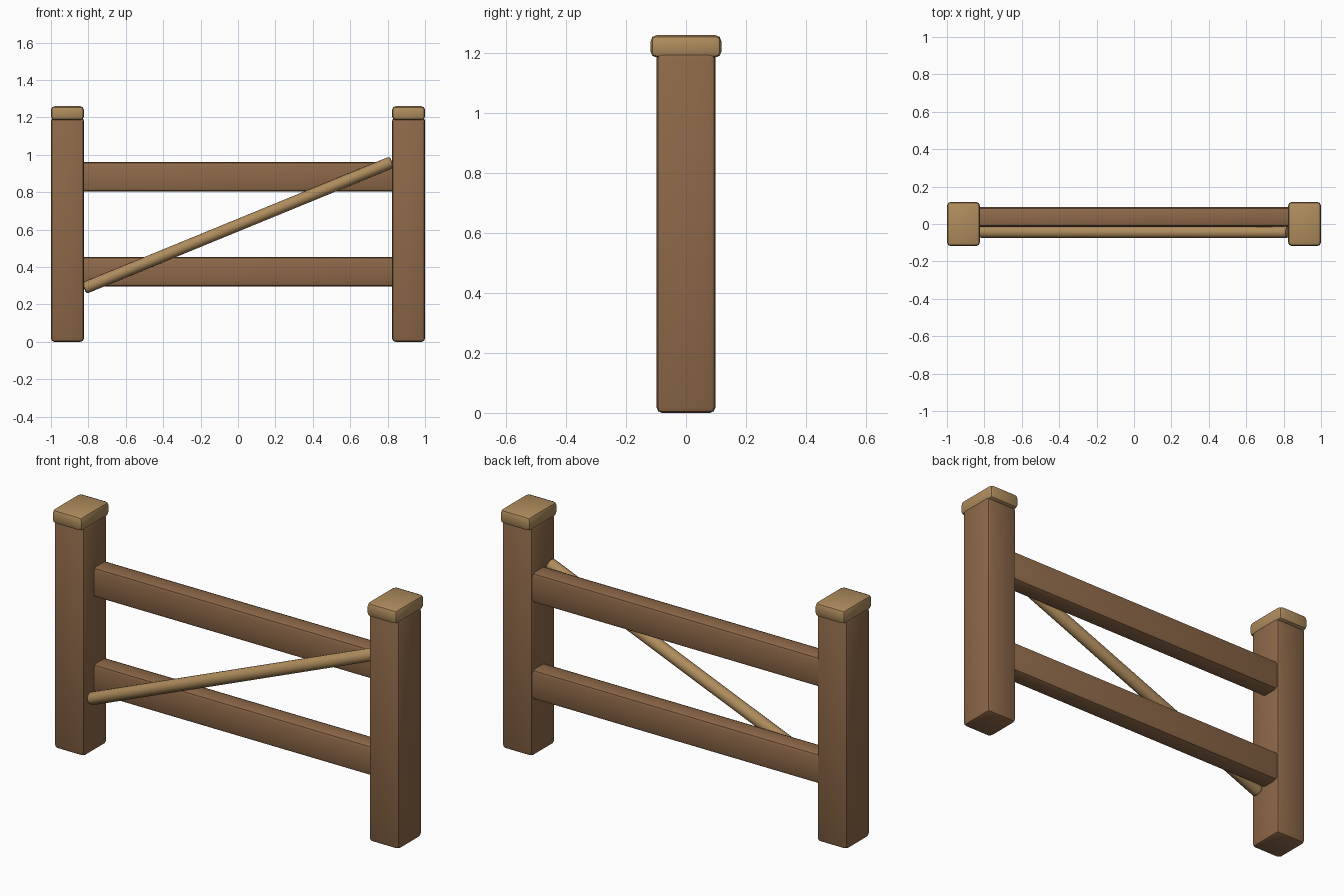
import bpy, math

if "Cube" in bpy.data.objects:
    bpy.data.objects.remove(bpy.data.objects["Cube"])

def material(name, color):
    m = bpy.data.materials.new(name)
    m.diffuse_color = (*color, 1)
    m.use_nodes = True
    m.node_tree.nodes["Principled BSDF"].inputs["Base Color"].default_value = m.diffuse_color
    return m

dark = material("dark_wood", (0.27, 0.14, 0.066))
light = material("light_wood", (0.43, 0.265, 0.11))

def finish(obj, name, mat, bevel):
    obj.name = name
    obj.data.materials.append(mat)
    bpy.ops.object.transform_apply(location=False, rotation=False, scale=True)
    mod = obj.modifiers.new("soft_edges", "BEVEL")
    mod.width = bevel
    mod.segments = 2
    mod.limit_method = "ANGLE"
    mod.angle_limit = math.radians(40)
    bpy.ops.object.modifier_apply(modifier=mod.name)
    bpy.ops.object.shade_smooth_by_angle(angle=math.radians(40))

def box(name, lo, hi, mat, bevel):
    bpy.ops.mesh.primitive_cube_add(size=1, location=[(a + b) / 2 for a, b in zip(lo, hi)])
    obj = bpy.context.object
    obj.scale = [b - a for a, b in zip(lo, hi)]
    finish(obj, name, mat, bevel)

# Posts with overhanging caps
for side, x in (("left", -0.912), ("right", 0.912)):
    box(f"{side}_post", (x - 0.088, -0.098, 0), (x + 0.088, 0.098, 1.2), dark, 0.018)
    box(f"{side}_post_cap", (x - 0.088, -0.118, 1.185), (x + 0.088, 0.118, 1.26), light, 0.02)

# Horizontal rails running through the posts
for name, z in (("lower_rail", 0.375), ("upper_rail", 0.882)):
    box(name, (-0.998, -0.015, z - 0.079), (0.998, 0.09, z + 0.079), dark, 0.02)

# Round diagonal brace in front of the rails
bpy.ops.mesh.primitive_cylinder_add(vertices=16, radius=0.032, depth=1.78,
                                    location=(0, -0.044, 0.624),
                                    rotation=(0, math.radians(90 - 22.3), 0))
finish(bpy.context.object, "diagonal_brace", light, 0.012)
